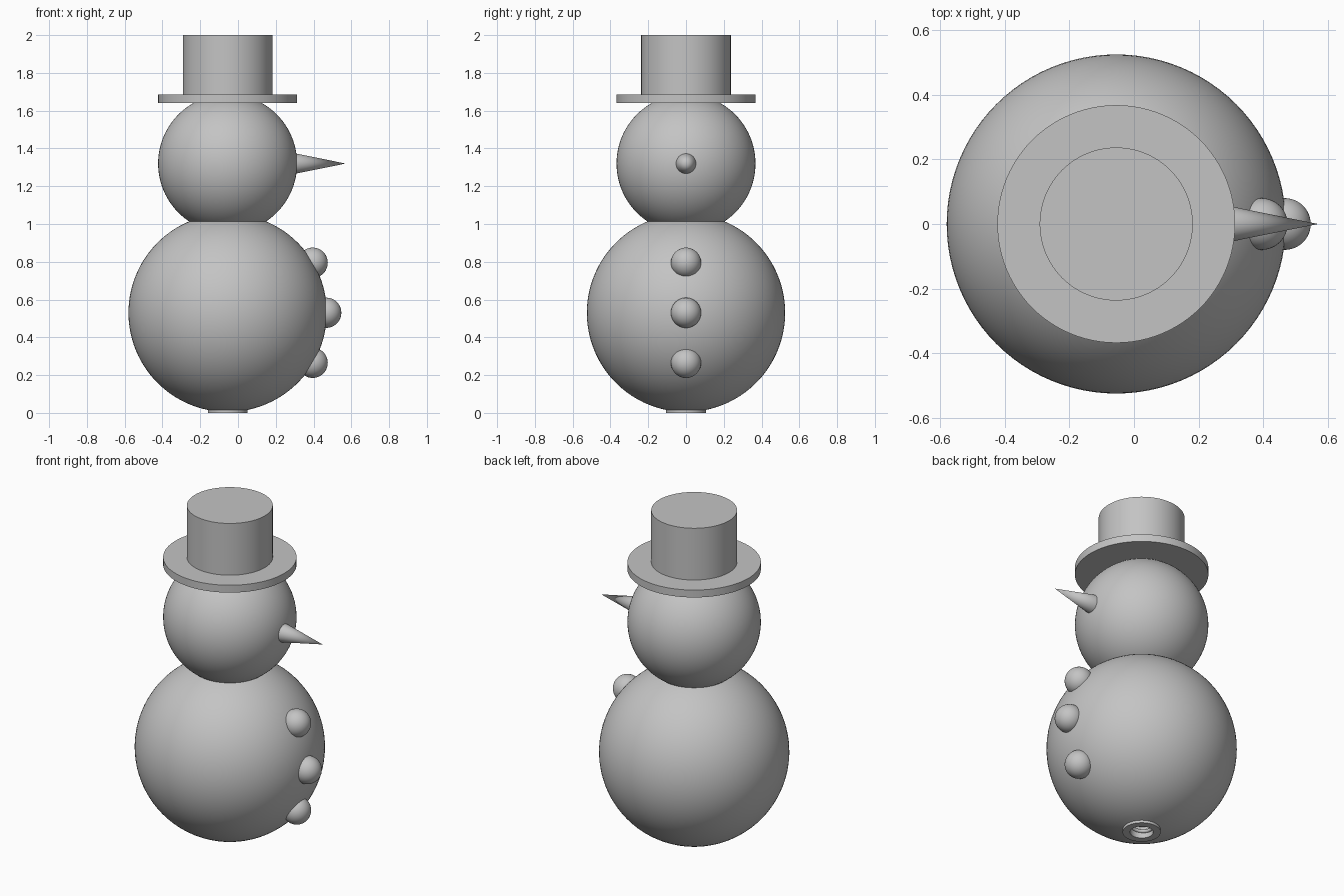
import bpy
import bmesh
from math import sin, cos, pi, sqrt, asin

cube = bpy.data.objects.get("Cube")
if cube:
    bpy.data.objects.remove(cube)

AXIS_X = -0.055
BODY_R, BODY_Z = 0.525, 0.53
HEAD_R, HEAD_Z = 0.368, 1.32
FOOT_R, HOLE_R, HOLE_TOP = 0.105, 0.064, 0.25

grey = bpy.data.materials.new("plain grey")
grey.use_nodes = True
COLOUR = (0.55, 0.55, 0.55, 1)
grey.diffuse_color = COLOUR
grey.node_tree.nodes["Principled BSDF"].inputs["Base Color"].default_value = COLOUR


def finish(obj, name):
    obj.name = name
    obj.data.materials.append(grey)
    bpy.ops.object.select_all(action="DESELECT")
    obj.select_set(True)
    bpy.context.view_layer.objects.active = obj
    if obj.type == "MESH":
        bpy.ops.object.shade_smooth_by_angle(angle=pi / 6)
    return obj


def ball(name, radius, x, z, segments=96):
    bpy.ops.mesh.primitive_uv_sphere_add(
        radius=radius, segments=segments, ring_count=segments // 2, location=(x, 0, z))
    return finish(bpy.context.object, name)


def lathe(name, profile, steps=96):
    """Spin an (r, z) profile around the vertical axis of the figure."""
    bm = bmesh.new()
    verts = [bm.verts.new((r, 0, z)) for r, z in profile]
    edges = [bm.edges.new(pair) for pair in zip(verts, verts[1:])]
    bmesh.ops.spin(bm, geom=verts + edges, cent=(0, 0, 0), axis=(0, 0, 1),
                   angle=2 * pi, steps=steps)
    bmesh.ops.remove_doubles(bm, verts=bm.verts, dist=0.0001)
    bmesh.ops.recalc_face_normals(bm, faces=bm.faces)
    mesh = bpy.data.meshes.new(name)
    bm.to_mesh(mesh)
    bm.free()
    obj = bpy.data.objects.new(name, mesh)
    bpy.context.collection.objects.link(obj)
    obj.location.x = AXIS_X
    return finish(obj, name)


# Body ball with a flat round foot and a socket in the underside
start = asin(FOOT_R / BODY_R)
arc = [start + (pi - start) * i / 48 for i in range(49)]
lathe("body", [(0, HOLE_TOP), (HOLE_R, HOLE_TOP), (HOLE_R, 0), (FOOT_R, 0)]
      + [(BODY_R * sin(a), BODY_Z - BODY_R * cos(a)) for a in arc])

# Screw thread winding up the socket wall
curve = bpy.data.curves.new("socket_thread", "CURVE")
curve.dimensions = "3D"
curve.bevel_depth = 0.011
curve.bevel_resolution = 1
turns, per_turn = 6, 32
helix = curve.splines.new("POLY")
helix.points.add(turns * per_turn)
for i, point in enumerate(helix.points):
    a = 2 * pi * i / per_turn
    point.co = (HOLE_R * cos(a), HOLE_R * sin(a), 0.02 + 0.036 * i / per_turn, 1)
thread = bpy.data.objects.new("socket_thread", curve)
bpy.context.collection.objects.link(thread)
thread.location.x = AXIS_X
finish(thread, "socket_thread")

# Head
ball("head", HEAD_R, AXIS_X, HEAD_Z)

# Top hat, brim and crown in one turned piece
lathe("hat", [(0, 1.64), (0.368, 1.64), (0.368, 1.685), (0.237, 1.685),
              (0.237, 2.0), (0, 2.0)])

# Pointed nose
NOSE_BASE, NOSE_TIP, NOSE_R = 0.308, 0.57, 0.053
bpy.ops.mesh.primitive_cone_add(
    vertices=48, radius1=NOSE_R, radius2=0, depth=NOSE_TIP - NOSE_BASE,
    location=((NOSE_BASE + NOSE_TIP) / 2, 0, HEAD_Z), rotation=(0, pi / 2, 0))
finish(bpy.context.object, "nose")

# Three buttons centred on the body surface
for label, rise in (("lower", -0.265), ("middle", 0), ("upper", 0.265)):
    reach = sqrt(BODY_R ** 2 - rise ** 2)
    ball(label + "_button", 0.08, AXIS_X + reach - 0.003, BODY_Z + rise, 48)
